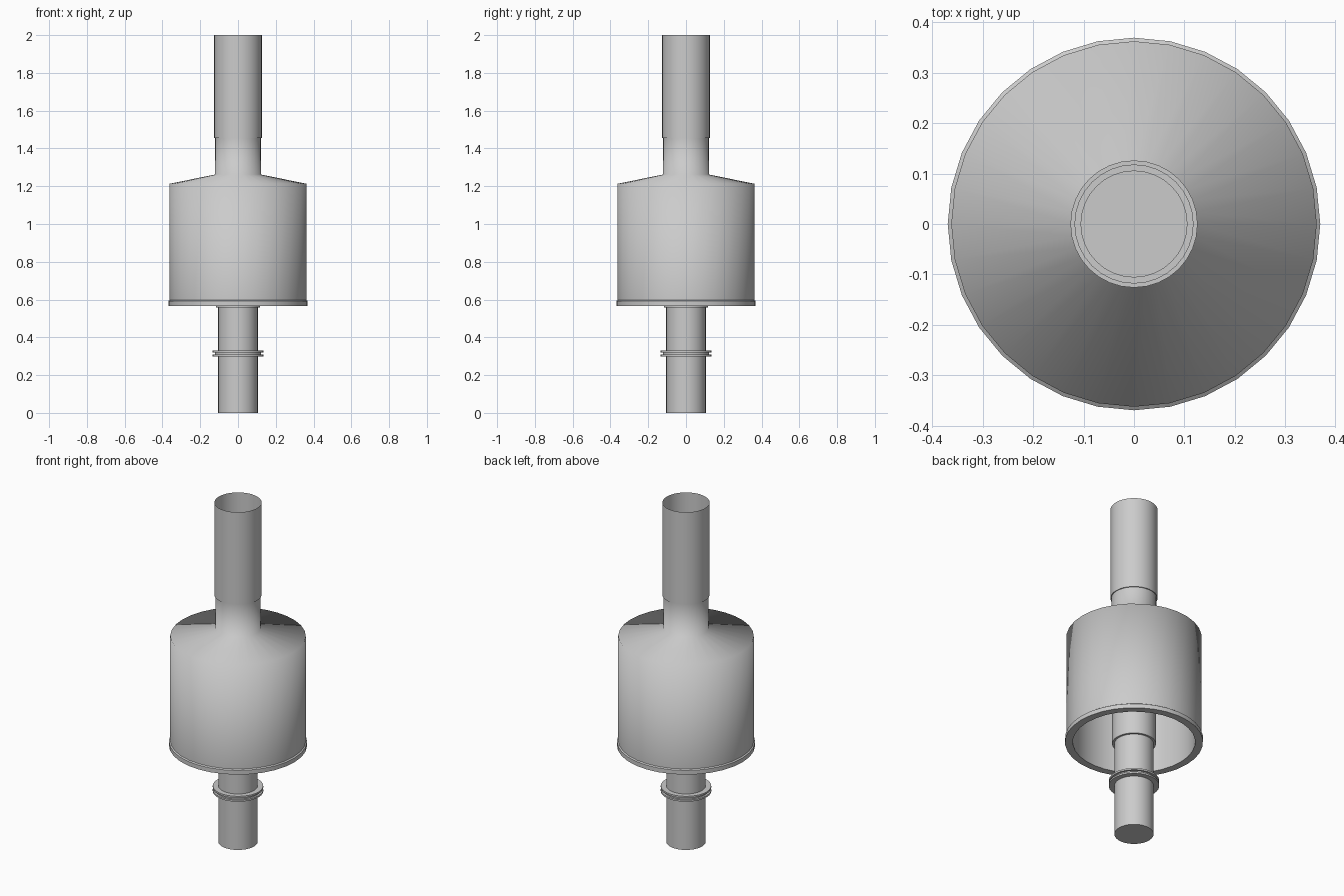
import bpy, bmesh, math

if "Cube" in bpy.data.objects:
    bpy.data.objects.remove(bpy.data.objects["Cube"])

SIDES = 32

def lathe(name, profile, angle=40, closed=False):
    """Spin a (radius, height) profile around z; radius 0 makes a pole."""
    bm = bmesh.new()
    rings = []
    for r, z in profile:
        if r == 0:
            rings.append([bm.verts.new((0, 0, z))] * SIDES)
        else:
            rings.append([bm.verts.new((r * math.cos(2 * math.pi * i / SIDES),
                                        r * math.sin(2 * math.pi * i / SIDES), z))
                          for i in range(SIDES)])
    pairs = list(zip(rings, rings[1:]))
    if closed:
        pairs.append((rings[-1], rings[0]))
    for a, b in pairs:
        for i in range(SIDES):
            j = (i + 1) % SIDES
            bm.faces.new(dict.fromkeys((a[i], a[j], b[j], b[i])))
    mesh = bpy.data.meshes.new(name)
    bm.to_mesh(mesh)
    bm.free()
    ob = bpy.data.objects.new(name, mesh)
    bpy.context.collection.objects.link(ob)
    bpy.ops.object.select_all(action='DESELECT')
    ob.select_set(True)
    bpy.context.view_layer.objects.active = ob
    bpy.ops.object.shade_smooth_by_angle(angle=math.radians(angle))
    return ob

# Lower pipe: capped at the bottom, stepping out into the inner sleeve
lathe("lower_pipe", [(0, 0), (0.105, 0), (0.105, 0.56)])
lathe("inner_sleeve", [(0.105, 0.557), (0.117, 0.557), (0.117, 1.26)])

# Two thin discs with a narrower band between them
for n, z in (("lower", 0.298), ("upper", 0.32)):
    lathe(n + "_collar_disc", [(0.105, z), (0.135, z), (0.135, z + 0.01), (0.105, z + 0.01)])
lathe("collar_band", [(0.123, 0.308), (0.123, 0.32)])

# Hollow bell-shaped housing, blended softly over shoulder and neck
lathe("housing_outer", [(0.362, 0.595), (0.362, 1.213), (0.122, 1.262), (0.121, 1.455)], angle=100)
lathe("housing_rim", [(0.362, 0.597), (0.369, 0.592), (0.369, 0.567), (0.327, 0.567)])
lathe("housing_inner", [(0.327, 0.567), (0.327, 1.19), (0.117, 1.235)])

# Open upper pipe resting on the neck
lathe("upper_pipe", [(0.117, 1.455), (0.126, 1.455), (0.126, 2.0)])
